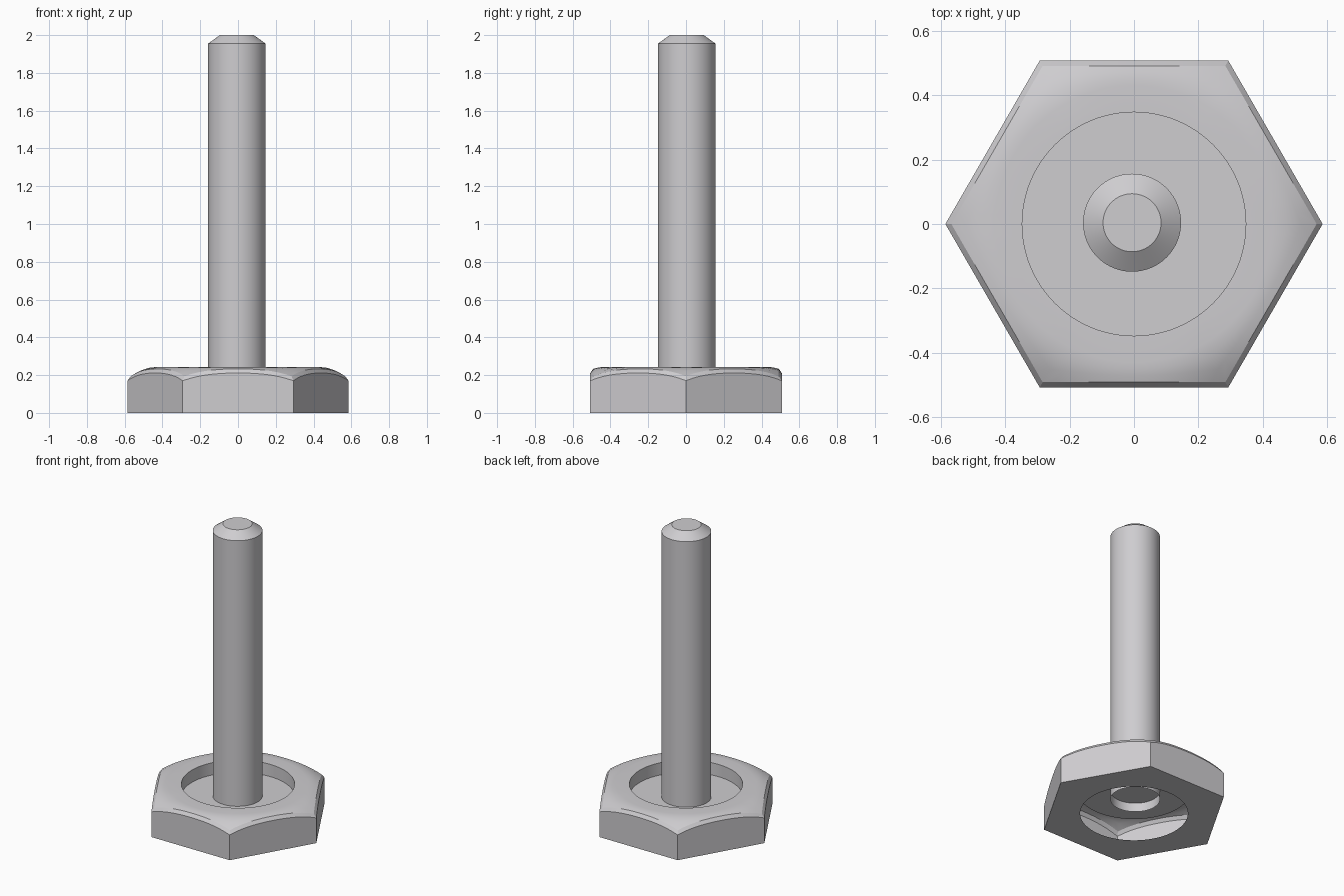
import bpy, bmesh, math

if "Cube" in bpy.data.objects:
    bpy.data.objects.remove(bpy.data.objects["Cube"])

SEG = 96
steel = bpy.data.materials.new("light grey steel")
steel.diffuse_color = (0.62, 0.61, 0.63, 1)
steel.use_nodes = True
steel.node_tree.nodes["Principled BSDF"].inputs["Base Color"].default_value = steel.diffuse_color


def hex_radius(a, apothem):
    # distance to a hexagon side, corners on the x axis
    a = a % (math.pi / 3) - math.pi / 6
    return apothem / math.cos(a)


def crown(r):
    # flat centre falling away towards the corners
    return 0.243 - 2.6 * max(0, r - 0.43) ** 2


def loft(name, rings, cap_start=False, cap_end=False, angle=25):
    # each ring is a function: angle -> (radius, height)
    bm = bmesh.new()
    loops = []
    for ring in rings:
        loop = []
        for i in range(SEG):
            a = 2 * math.pi * i / SEG
            r, z = ring(a)
            loop.append(bm.verts.new((r * math.cos(a), r * math.sin(a), z)))
        loops.append(loop)
    for lo, hi in zip(loops, loops[1:]):
        for i in range(SEG):
            j = (i + 1) % SEG
            bm.faces.new((lo[i], lo[j], hi[j], hi[i]))
    if cap_start:
        bm.faces.new(loops[0][::-1])
    if cap_end:
        bm.faces.new(loops[-1])
    me = bpy.data.meshes.new(name)
    bm.to_mesh(me)
    bm.free()
    me.materials.append(steel)
    ob = bpy.data.objects.new(name, me)
    bpy.context.collection.objects.link(ob)
    bpy.context.view_layer.objects.active = ob
    ob.select_set(True)
    bpy.ops.object.shade_smooth_by_angle(angle=math.radians(angle))
    ob.select_set(False)
    return ob


def circle(r, z):
    return lambda a: (r, z)


def wall_top(a):
    r = hex_radius(a, 0.507)
    return r, crown(r - 0.016) - 0.022


def crown_edge(a, t=1.0):
    r = 0.43 + (hex_radius(a, 0.491) - 0.43) * t
    return r, crown(r)


# hollow hexagonal base with a round recess in the top and a hole underneath
loft("hex_base", [
    circle(0.33, 0),
    lambda a: (hex_radius(a, 0.507), 0),
    wall_top,
    crown_edge,
    lambda a: crown_edge(a, 0.66),
    lambda a: crown_edge(a, 0.33),
    circle(0.43, 0.243),
    circle(0.347, 0.243),
    circle(0.347, 0.16),
], cap_end=True)

# straight rod with a chamfered tip, open where it pokes below the recess floor
rod = loft("rod", [
    circle(0.152, 0.10),
    circle(0.152, 1.955),
    circle(0.09, 2.0),
], cap_end=True)
rod.location = (-0.006, 0.004, 0)
